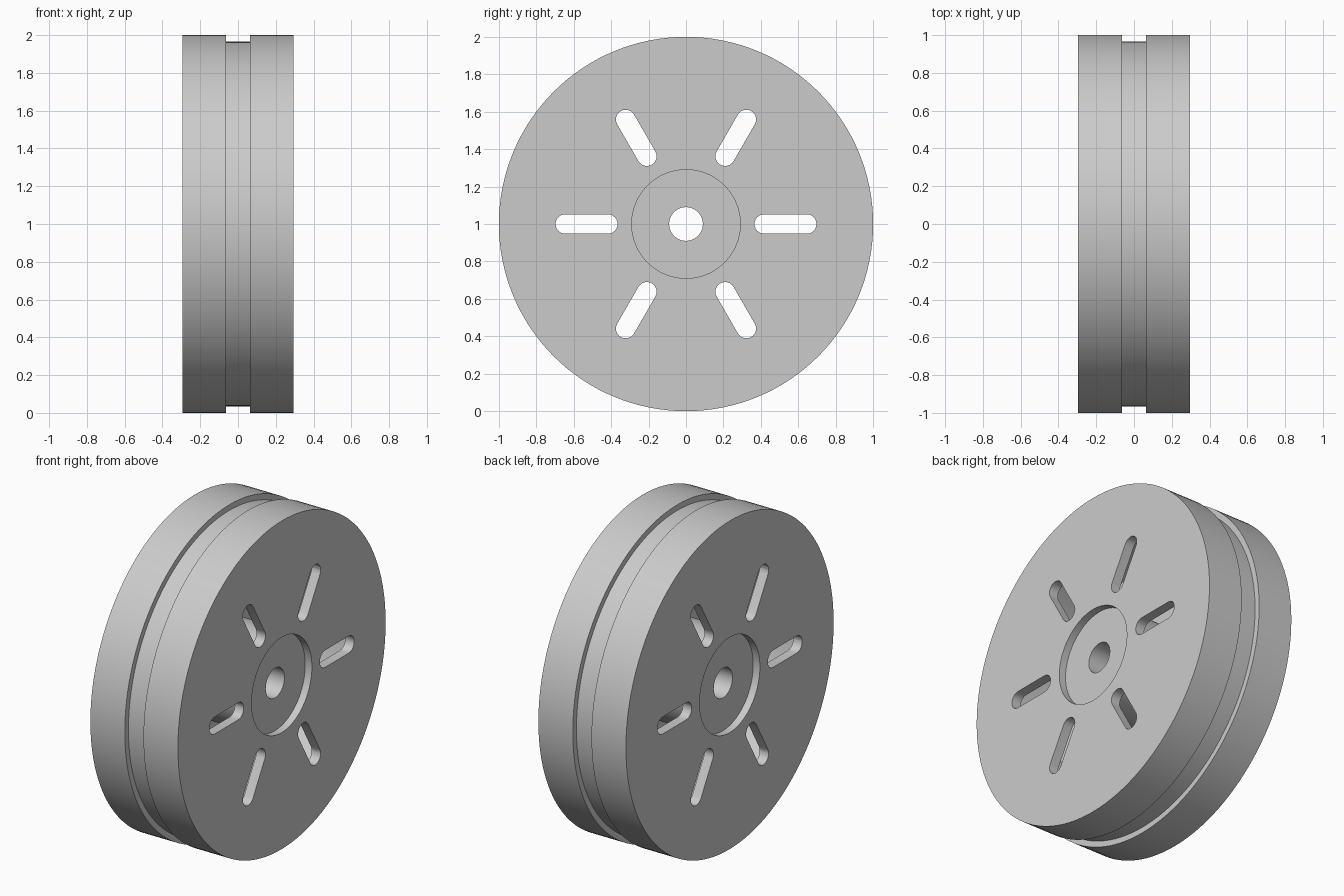
import bpy
import bmesh
from math import sin, cos, pi
from mathutils import Matrix, Vector

cube = bpy.data.objects.get("Cube")
if cube:
    bpy.data.objects.remove(cube, do_unlink=True)

SEGMENTS = 128
HALF_WIDTH = 0.295
PLATE = 0.06        # side wall thickness
CENTRE = Vector((0, 0, 1))

grey = bpy.data.materials.new("light grey")
grey.use_nodes = True
colour = (0.6, 0.6, 0.6, 1)
grey.diffuse_color = colour
grey.node_tree.nodes["Principled BSDF"].inputs["Base Color"].default_value = colour


def finish(name, bm):
    bmesh.ops.recalc_face_normals(bm, faces=bm.faces)
    mesh = bpy.data.meshes.new(name)
    bm.to_mesh(mesh)
    bm.free()
    mesh.materials.append(grey)
    obj = bpy.data.objects.new(name, mesh)
    obj.location = CENTRE
    bpy.context.collection.objects.link(obj)
    return obj


def lathe(name, profile):
    """Revolve a closed (x, radius) profile about the x axis."""
    bm = bmesh.new()
    rings = []
    for i in range(SEGMENTS):
        a = 2 * pi * i / SEGMENTS
        rings.append([bm.verts.new((x, r * cos(a), r * sin(a))) for x, r in profile])
    n = len(profile)
    for i in range(SEGMENTS):
        here, after = rings[i], rings[(i + 1) % SEGMENTS]
        for j in range(n):
            k = (j + 1) % n
            bm.faces.new((here[j], here[k], after[k], after[j]))
    return finish(name, bm)


def slot_cutters(name, count, inner, outer, radius, steps=12):
    """Radial round-ended prisms running through the wheel."""
    bm = bmesh.new()
    for s in range(count):
        turn = Matrix.Rotation(2 * pi * s / count, 4, 'X')
        outline = []
        for centre, start in ((outer, -pi / 2), (inner, pi / 2)):
            for i in range(steps + 1):
                a = start + pi * i / steps
                p = Vector((-0.5, centre + radius * cos(a), radius * sin(a)))
                outline.append(bm.verts.new(turn @ p))
        face = bm.faces.new(outline)
        out = bmesh.ops.extrude_face_region(bm, geom=[face])
        moved = [v for v in out["geom"] if isinstance(v, bmesh.types.BMVert)]
        bmesh.ops.translate(bm, verts=moved, vec=(1, 0, 0))
    return finish(name, bm)


# Wheel body: bore, recessed hub faces, side faces and grooved rim
half = [(0.25, 0.09), (0.25, 0.29), (HALF_WIDTH, 0.29),
        (HALF_WIDTH, 1.0), (0.063, 1.0), (0.063, 0.965)]
wheel = lathe("wheel_body", half + [(-x, r) for x, r in reversed(half)])

# Hollow between the hub and the rim, then the six slots
inside = HALF_WIDTH - PLATE
cavity = lathe("cavity_cutter", [(-inside, 0.30), (inside, 0.30),
                                 (inside, 0.91), (-inside, 0.91)])
slots = slot_cutters("slot_cutter", 6, 0.418, 0.645, 0.052)

for cutter in (cavity, slots):
    cutter.hide_render = True
    mod = wheel.modifiers.new(cutter.name, 'BOOLEAN')
    mod.operation = 'DIFFERENCE'
    mod.solver = 'EXACT'
    mod.object = cutter

# Bake the cuts and discard the cutters
bpy.context.view_layer.update()
graph = bpy.context.evaluated_depsgraph_get()
baked = bpy.data.meshes.new_from_object(wheel.evaluated_get(graph))
wheel.modifiers.clear()
wheel.data = baked
for cutter in (cavity, slots):
    bpy.data.objects.remove(cutter, do_unlink=True)

bpy.ops.object.select_all(action='DESELECT')
wheel.select_set(True)
bpy.context.view_layer.objects.active = wheel
bpy.ops.object.shade_smooth_by_angle(angle=pi / 6)
